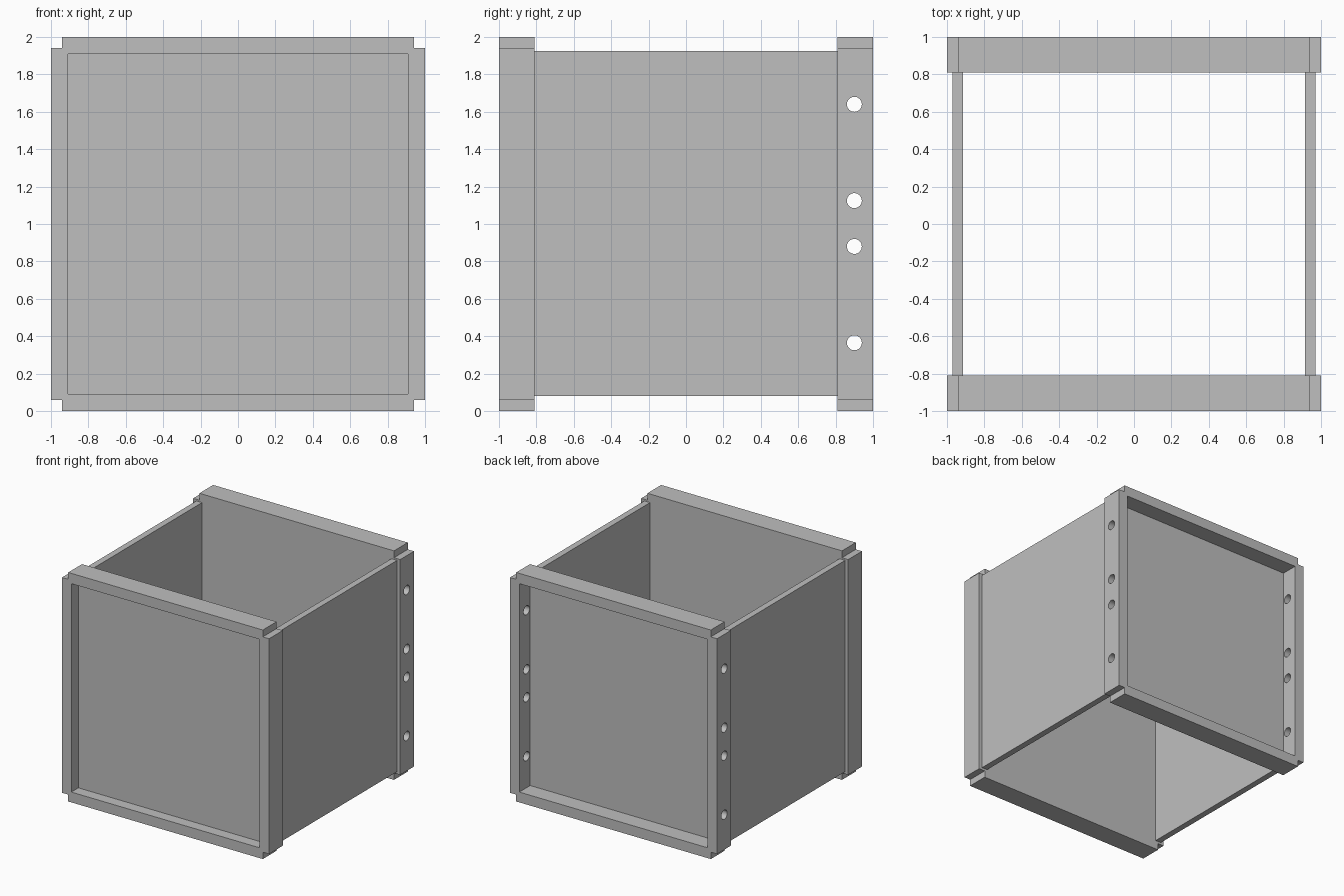
import bpy
import bmesh
from math import pi

cube = bpy.data.objects.get("Cube")
if cube:
    bpy.data.objects.remove(cube, do_unlink=True)

grey = bpy.data.materials.new("plain_grey")
grey.use_nodes = True
grey.diffuse_color = (0.52, 0.52, 0.52, 1)
grey.node_tree.nodes["Principled BSDF"].inputs["Base Color"].default_value = grey.diffuse_color

INNER = 0.81    # inner face of both end frames
OPENING = 0.91  # half width of the recess in each end frame
NOTCH = 0.94    # start of the square notch at each frame corner


def add_object(name, bm):
    bmesh.ops.recalc_face_normals(bm, faces=bm.faces)
    mesh = bpy.data.meshes.new(name)
    bm.to_mesh(mesh)
    bm.free()
    mesh.materials.append(grey)
    obj = bpy.data.objects.new(name, mesh)
    bpy.context.collection.objects.link(obj)
    return obj


def box(name, low, high):
    bm = bmesh.new()
    bmesh.ops.create_cube(bm, size=1)
    for v in bm.verts:
        v.co = [a + (c + 0.5) * (b - a) for a, b, c in zip(low, high, v.co)]
    return add_object(name, bm)


def cut(target, cutter):
    cutter.hide_render = True
    mod = target.modifiers.new("cut", 'BOOLEAN')
    mod.operation = 'DIFFERENCE'
    mod.solver = 'EXACT'
    mod.object = cutter
    bpy.context.view_layer.objects.active = target
    bpy.ops.object.modifier_apply(modifier=mod.name)
    bpy.data.objects.remove(cutter, do_unlink=True)


def end_frame(name, side, recess):
    """Notched square slab with a shallow recess on its outer face."""
    corner = [(1, NOTCH), (NOTCH, NOTCH), (NOTCH, 1)]
    outline = []
    for sx, sz in ((1, 1), (-1, 1), (-1, -1), (1, -1)):
        points = corner if sx * sz > 0 else corner[::-1]
        outline += [(sx * x, sz * z + 1) for x, z in points]
    bm = bmesh.new()
    face = bm.faces.new([bm.verts.new((x, side * INNER, z)) for x, z in outline])
    ext = bmesh.ops.extrude_face_region(bm, geom=[face], use_keep_orig=True)
    for v in ext["geom"]:
        if isinstance(v, bmesh.types.BMVert):
            v.co.y = side
    frame = add_object(name, bm)
    ends = sorted((side * (1 - recess), side * 1.1))
    cut(frame, box("recess_cutter", (-OPENING, ends[0], 1 - OPENING),
                   (OPENING, ends[1], 1 + OPENING)))
    return frame


# End frames with their panels
end_frame("front_frame", -1, 0.097)
back = end_frame("back_frame", 1, 0.15)

# Bolt holes through both uprights of the back frame
for z in (0.365, 0.88, 1.125, 1.64):
    bpy.ops.mesh.primitive_cylinder_add(vertices=32, radius=0.04, depth=2.4,
                                        location=(0, 0.9, z), rotation=(0, pi / 2, 0))
    hole = bpy.context.object
    hole.name = "hole_cutter"
    hole.data.materials.append(grey)
    cut(back, hole)

# Side panels between the frames
for name, xs in (("left_panel", (0.915, 0.97)), ("right_panel", (-0.97, -0.915))):
    box(name, (xs[0], -INNER, 0.08), (xs[1], INNER, 1.925))

# Smooth hole walls, sharp everywhere else
bpy.ops.object.select_all(action='DESELECT')
back.select_set(True)
bpy.context.view_layer.objects.active = back
bpy.ops.object.shade_smooth_by_angle(angle=pi / 6)
